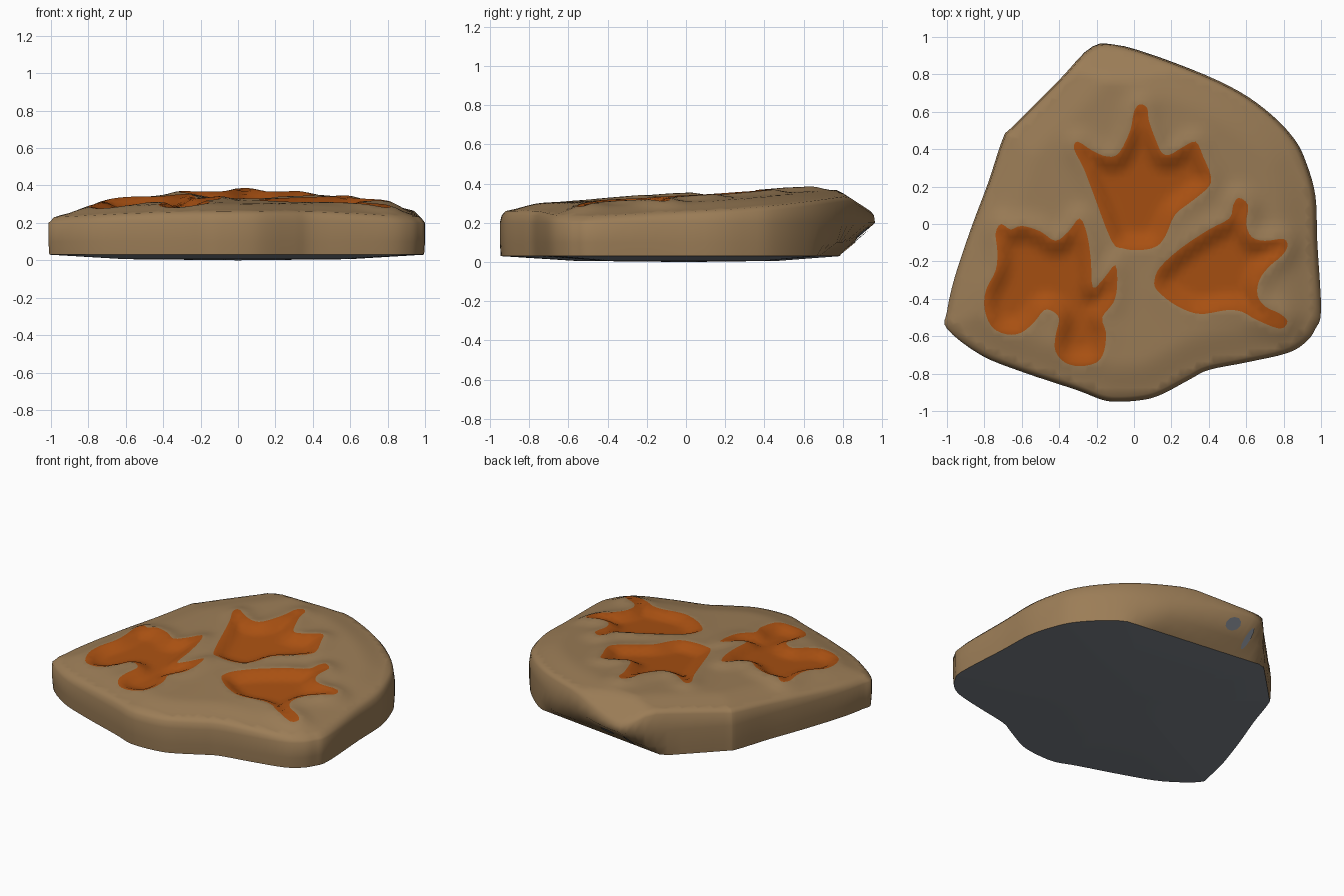
import bpy, bmesh, math
from mathutils import Vector
from mathutils.geometry import delaunay_2d_cdt

if "Cube" in bpy.data.objects:
    bpy.data.objects.remove(bpy.data.objects["Cube"])

SLAB = [(-.22, .95), (-.05, .95), (.3, .83), (.56, .71), (.74, .58), (.86, .45), (.92, .33), (.97, .15),
        (.98, -.1), (1, -.46), (.97, -.56), (.92, -.63), (.82, -.69), (.6, -.74), (.4, -.78), (.3, -.83),
        (.15, -.91), (.05, -.94), (-.08, -.95), (-.17, -.94), (-.3, -.89), (-.6, -.79), (-.82, -.7),
        (-1, -.56), (-1, -.47), (-.96, -.29), (-.87, -.02), (-.78, .22), (-.7, .46), (-.65, .52), (-.4, .77)]
MIDDLE = [(.03, .64), (0, .6), (-.02, .5), (-.08, .38), (-.14, .36), (-.22, .39), (-.3, .44), (-.32, .4),
          (-.27, .3), (-.22, .17), (-.12, -.09), (-.06, -.13), (.03, -.14), (.12, -.12), (.17, -.06),
          (.22, .05), (.32, .13), (.4, .2), (.41, .26), (.37, .36), (.33, .44), (.26, .41), (.19, .37),
          (.15, .38), (.12, .44), (.08, .55), (.07, .62)]
RIGHT = [(.56, .14), (.53, .1), (.51, .03), (.4, -.03), (.25, -.13), (.14, -.23), (.11, -.3), (.12, -.35),
         (.2, -.42), (.3, -.47), (.38, -.48), (.5, -.46), (.58, -.47), (.65, -.51), (.78, -.56), (.82, -.52),
         (.78, -.48), (.7, -.44), (.66, -.38), (.67, -.3), (.72, -.23), (.79, -.17), (.82, -.12), (.8, -.08),
         (.7, -.09), (.63, -.07), (.6, 0), (.61, .1)]
LEFT = [(-.71, 0), (-.74, -.05), (-.73, -.15), (-.74, -.25), (-.79, -.35), (-.8, -.45), (-.76, -.55),
        (-.68, -.59), (-.6, -.58), (-.53, -.52), (-.48, -.46), (-.43, -.47), (-.4, -.51), (-.42, -.6),
        (-.42, -.68), (-.37, -.74), (-.29, -.76), (-.2, -.74), (-.16, -.68), (-.15, -.58), (-.17, -.5),
        (-.11, -.42), (-.09, -.33), (-.1, -.22), (-.16, -.29), (-.22, -.34), (-.23, -.2), (-.25, -.06),
        (-.29, .03), (-.35, -.04), (-.42, -.09), (-.5, -.04), (-.6, -.01), (-.66, -.03)]


def material(name, rgb):
    m = bpy.data.materials.new(name)
    m.diffuse_color = (*rgb, 1)
    m.use_nodes = True
    m.node_tree.nodes["Principled BSDF"].inputs["Base Color"].default_value = m.diffuse_color
    return m


def smooth_loop(pts, n):
    """Closed Catmull-Rom curve through the points."""
    p, out = [Vector(q) for q in pts], []
    for i in range(len(p)):
        a, b, c, d = (p[(i + k) % len(p)] for k in (-1, 0, 1, 2))
        for j in range(n):
            t = j / n
            out.append(.5 * (2 * b + (c - a) * t + (2 * a - 5 * b + 4 * c - d) * t * t
                             + (3 * b - a - 3 * c + d) * t ** 3))
    return out


def inside(p, loop):
    hit = False
    for a, b in zip(loop, loop[1:] + loop[:1]):
        if (a.y > p.y) != (b.y > p.y) and p.x < a.x + (p.y - a.y) * (b.x - a.x) / (b.y - a.y):
            hit = not hit
    return hit


def distance(p, loop):
    best = 9
    for a, b in zip(loop, loop[1:] + loop[:1]):
        ex, ey, px, py = b.x - a.x, b.y - a.y, p.x - a.x, p.y - a.y
        t = max(0, min(1, (px * ex + py * ey) / (ex * ex + ey * ey + 1e-12)))
        best = min(best, math.hypot(px - t * ex, py - t * ey))
    return best


def ease(t):
    t = max(0, min(1, t))
    return t * t * (3 - 2 * t)


outline = smooth_loop(SLAB, 4)
# each footprint: outline, centre, direction its toes point
tracks = [(smooth_loop(MIDDLE, 3), Vector((.03, .2)), Vector((0, 1))),
          (smooth_loop(RIGHT, 3), Vector((.45, -.25)), Vector((.85, .5))),
          (smooth_loop(LEFT, 3), Vector((-.42, -.35)), Vector((.2, .97)))]


def top_height(p):
    """Sloping top with sunken footprints and mud pushed up round the toes."""
    z = .335 + .045 * p.y - .05 * p.x ** 2 - .035 * (1 - ease(distance(p, outline) / .22))
    z = min(z, .30 + (.88 - p.y) * .65)
    for loop, centre, toes in tracks:
        d = distance(p, loop)
        push = max(.1, min(1, .5 + (p - centre).dot(toes) / .6))
        if inside(p, loop):
            z += .022 * push - .042 * ease(d / .1)
        else:
            z += .022 * push * math.exp(-(d / .06) ** 2)
    return z


def undercut(x, y, z):
    """Slanting break below the back edge."""
    return (x, min(y, .742 - .124 * x + 1.2 * (z - .03)), z)


def finish(bm, name, mats, angle):
    me = bpy.data.meshes.new(name)
    bm.to_mesh(me)
    bm.free()
    ob = bpy.data.objects.new(name, me)
    bpy.context.collection.objects.link(ob)
    for m in mats:
        me.materials.append(m)
    bpy.ops.object.select_all(action='DESELECT')
    ob.select_set(True)
    bpy.context.view_layer.objects.active = ob
    bpy.ops.object.shade_smooth_by_angle(angle=math.radians(angle))
    return ob


brown = material("brown_stone", (.33, .205, .095))
orange = material("orange_track", (.40, .082, .006))
grey = material("grey_underside", (.20, .22, .25))

# top surface: triangulated so footprint borders are real edges
rim = [p * .97 for p in outline]
verts, edges = [], []
for loop in [rim] + [t[0] for t in tracks]:
    s, n = len(verts), len(loop)
    verts += loop
    edges += [(s + i, s + (i + 1) % n) for i in range(n)]
step = .035
for i in range(-28, 29):
    for j in range(-28, 29):
        p = Vector((i * step + (j % 2) * step / 2, j * step))
        if inside(p, rim) and min(distance(p, l) for l in [rim] + [t[0] for t in tracks]) > .014:
            verts.append(p)
vs, _, fs, orig, _, _ = delaunay_2d_cdt(verts, edges, [], 0, 1e-6)

bm = bmesh.new()
bv = [bm.verts.new((p.x, p.y, top_height(p))) for p in vs]
for f in fs:
    c = sum((vs[i] for i in f), Vector((0, 0))) / len(f)
    if inside(c, rim):
        face = bm.faces.new([bv[i] for i in f])
        face.material_index = int(any(inside(c, t[0]) for t in tracks))

# slab sides: rings dropping from the rim
where = {k: i for i, o in enumerate(orig) for k in o}
ring = [bv[where[k]] for k in range(len(rim))]
rim_z = [v.co.z for v in ring]
for scale, z, drop in ((.99, None, .022), (1, .2, 0), (1, .1, 0), (.995, .03, 0)):
    new = [bm.verts.new(undercut(p.x * scale, p.y * scale, h - drop if z is None else z))
           for p, h in zip(outline, rim_z)]
    for i in range(len(new)):
        k = (i + 1) % len(new)
        bm.faces.new((ring[i], new[i], new[k], ring[k]))
    ring = new
base = [v.co.copy() for v in ring]
bmesh.ops.recalc_face_normals(bm, faces=bm.faces)
finish(bm, "rock_slab", [brown, orange], 60)

# underside: shallow grey dish closing the slab
bm = bmesh.new()
outer = [bm.verts.new(c) for c in base]
inner = [bm.verts.new((c.x * .6, c.y * .6, .006)) for c in base]
mid = bm.verts.new((0, 0, 0))
for i in range(len(base)):
    k = (i + 1) % len(base)
    bm.faces.new((outer[k], outer[i], inner[i], inner[k]))
    bm.faces.new((inner[k], inner[i], mid))
finish(bm, "underside", [grey], 40)

# grey chips showing on the broken back edge
for n, (x, z, rx, rz) in enumerate(((-.04, .155, .05, .03), (-.18, .115, .02, .05))):
    bm = bmesh.new()
    pts = []
    for i in range(10):
        a = i * math.tau / 10
        px, pz = x + rx * math.cos(a), z + rz * math.sin(a)
        pts.append(bm.verts.new((px, .742 - .124 * px + 1.2 * (pz - .03) + .004, pz - .003)))
    face = bm.faces.new(pts)
    face.normal_update()
    if face.normal.y < 0:
        face.normal_flip()
    finish(bm, "grey_chip_%d" % (n + 1), [grey], 30)
